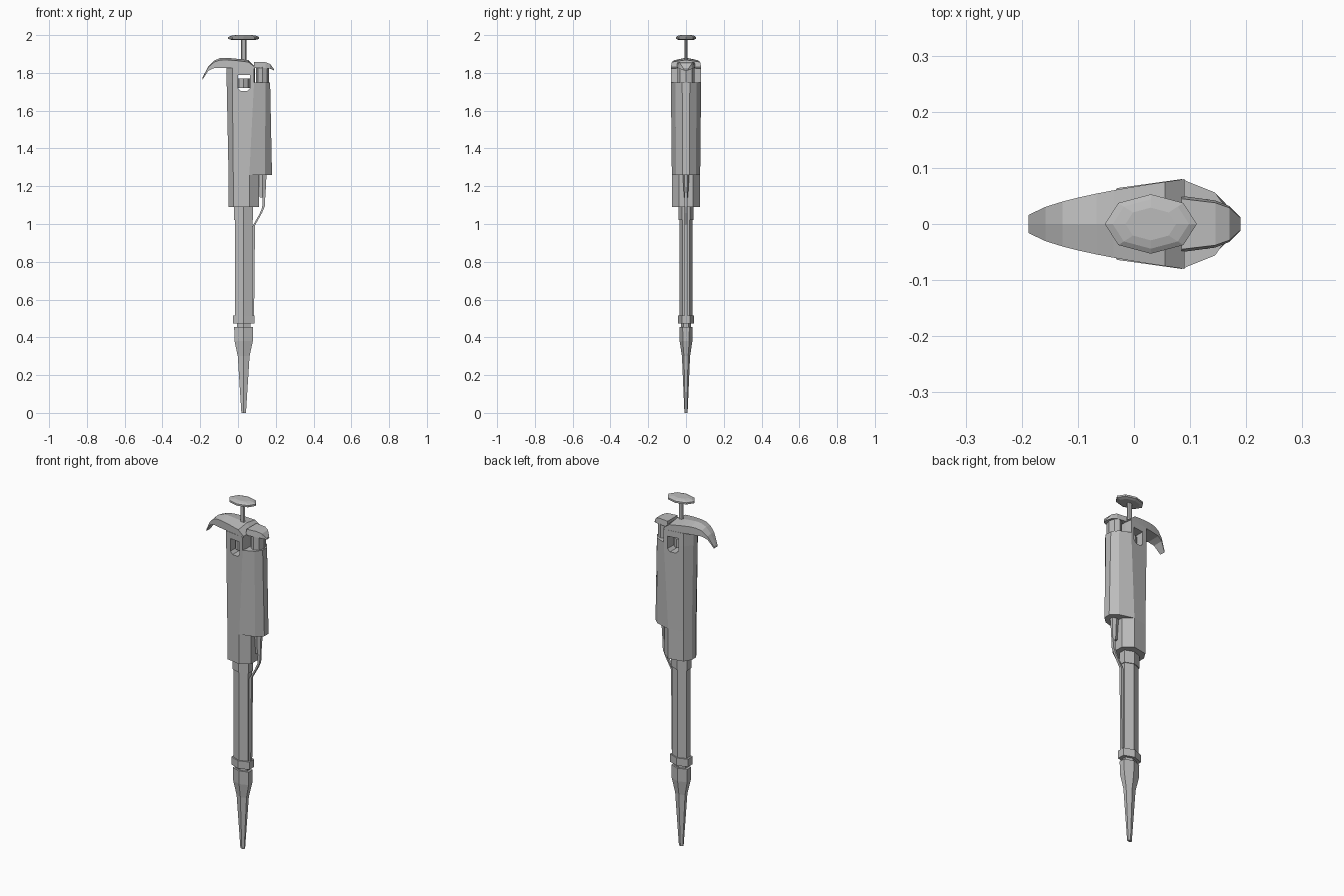
import bpy, bmesh, math

cube = bpy.data.objects.get("Cube")
if cube:
    bpy.data.objects.remove(cube, do_unlink=True)

GREY = (0.5, 0.5, 0.5, 1)
grey = bpy.data.materials.new("plain grey")
grey.use_nodes = True
grey.diffuse_color = GREY
grey.node_tree.nodes["Principled BSDF"].inputs["Base Color"].default_value = GREY

shaft_x = 0.03
ejector_x = 0.13


def loft(name, rings):
    """Skin a list of equal-sized point rings and cap both ends."""
    bm = bmesh.new()
    loops = [[bm.verts.new(point) for point in ring] for ring in rings]
    for lower, upper in zip(loops, loops[1:]):
        for i in range(len(lower)):
            j = (i + 1) % len(lower)
            bm.faces.new((lower[i], lower[j], upper[j], upper[i]))
    bm.faces.new(loops[0])
    bm.faces.new(loops[-1])
    bmesh.ops.recalc_face_normals(bm, faces=bm.faces)
    mesh = bpy.data.meshes.new(name)
    bm.to_mesh(mesh)
    bm.free()
    mesh.materials.append(grey)
    obj = bpy.data.objects.new(name, mesh)
    bpy.context.collection.objects.link(obj)
    return obj


def mirrored(half, z):
    """Close a half outline of (x, y) across the y = 0 plane at height z."""
    return [(x, -y, z) for x, y in half] + [(x, y, z) for x, y in reversed(half)]


def ellipse_ring(sides, centre, z, width, depth):
    """Regular polygon with a corner facing front, scaled to an ellipse."""
    angles = [math.tau * i / sides + math.pi / 2 for i in range(sides)]
    return [(centre + width * math.cos(a), depth * math.sin(a), z) for a in angles]


def column(name, sides, centre, bottom, top, width, depth):
    """Straight polygonal column."""
    return loft(name, [ellipse_ring(sides, centre, z, width, depth) for z in (bottom, top)])


def body_ring(z, back, ridge, nose, width):
    """Handle cross-section: narrow back, widest at the ridge, tapering nose."""
    return mirrored([(back, width / 4), (back / 2, width * 0.8),
                     (ridge, width), (nose, width / 2)], z)


def housing_ring(z, ridge, nose, width):
    """Ejector housing cross-section, from the handle ridge to a narrow nose."""
    shoulder = ridge + (nose - ridge) * 0.7
    return mirrored([(ridge, width), (shoulder, width * 0.7), (nose, width / 4)], z)


# Handle core, tapering towards the bottom
handle_bottom, handle_top = 1.09, 1.825
housing_bottom, housing_top = 1.26, 1.75
handle = loft("handle_body", [
    body_ring(handle_bottom, -0.05, 0.06, 0.11, 0.075),
    body_ring(housing_bottom, -0.05, 0.06, 0.11, 0.075),
    body_ring(housing_top, -0.06, 0.085, 0.09, 0.08),
    body_ring(handle_top, -0.06, 0.085, 0.09, 0.08),
])

# Ejector housing on the side of the handle
loft("ejector_housing", [
    housing_ring(housing_bottom, 0.06, 0.18, 0.075),
    housing_ring(housing_top, 0.085, 0.17, 0.08),
])

# Window cut through the handle, with chamfered lower corners
window_bottom, window_top = 1.703, 1.79
left_edge, right_edge, chamfer = 0, 0.064, 0.015
window_outline = [
    (left_edge, window_top), (left_edge, window_bottom + chamfer),
    (left_edge + chamfer, window_bottom), (right_edge - chamfer, window_bottom),
    (right_edge, window_bottom + chamfer), (right_edge, window_top),
]
window = loft("window_cutter", [[(x, y, z) for x, z in window_outline] for y in (-1, 1)])
window.hide_render = True
window.hide_viewport = True
window.display_type = "WIRE"
cut = handle.modifiers.new("window", "BOOLEAN")
cut.object = window
cut.solver = "EXACT"

# Setting wheel inside the window
column("setting_wheel", 8, shaft_x, 1.72, 1.77, 0.034, 0.045)

# Finger hook curling down at the back, ending in a sloped shoulder over the handle
hook_tip, hook_crest, shoulder_x = -0.188, -0.06, 0.055
steps = 8


def hook_section(x, drop=0):
    """Ridged cross-section whose width grows along the hook."""
    width = 0.08 * math.sqrt((x + 0.2) / 0.29)
    offset = x - hook_crest
    fall = 0.1 * offset if offset > 0 else 50 * abs(offset) ** 3
    top = 1.88 - fall - drop
    low = min(top - width * 0.75, handle_top) if drop == 0 else handle_top
    side = top - (top - low) * 0.2
    return [(x, -width, low), (x, -width, side), (x, 0, top),
            (x, width, side), (x, width, low)]


hook = [hook_section(hook_tip + (shoulder_x - hook_tip) * i / steps)
        for i in range(steps + 1)]
loft("finger_hook", hook + [hook_section(0.09, drop=0.033)])

# Ejector stem and its button with a drooping thumb lip
column("ejector_stem", 8, ejector_x, 1.74, 1.83, 0.035, 0.045)


def button_section(x, top, thickness, width):
    low = top - thickness
    return [(x, -width, low), (x, -width * 0.9, top), (x, width * 0.9, top), (x, width, low)]


loft("ejector_button", [
    button_section(0.085, 1.857, 0.032, 0.05),
    button_section(0.145, 1.857, 0.032, 0.042),
    button_section(0.17, 1.847, 0.025, 0.032),
    button_section(0.19, 1.82, 0.007, 0.012),
])

# Plunger rod and its bevelled oval cap
column("plunger_rod", 8, shaft_x, 1.8, 1.98, 0.014, 0.009)
cap_levels = [(1.974, 0.75), (1.98, 1), (1.99, 1), (1.996, 0.83), (2, 0.55)]
loft("plunger_cap", [ellipse_ring(8, shaft_x, z, 0.082 * scale, 0.053 * scale)
                     for z, scale in cap_levels])

# Neck, shaft and collar
column("neck", 6, shaft_x, 1.02, 1.1, 0.058, 0.04)
column("shaft", 6, shaft_x, 0.5, 1.03, 0.053, 0.035)
column("collar", 6, shaft_x, 0.472, 0.516, 0.066, 0.042)
column("tip_holder", 6, shaft_x, 0.44, 0.48, 0.042, 0.026)

# Disposable tip
tip_levels = [(0, 0.014), (0.3, 0.036), (0.38, 0.056), (0.455, 0.058)]
loft("tip", [ellipse_ring(6, shaft_x, z, radius, radius * 0.6) for z, radius in tip_levels])

# Ejector nozzle below the housing
loft("ejector_nozzle", [
    ellipse_ring(6, ejector_x, 1.14, 0.017, 0.01),
    ellipse_ring(6, ejector_x, housing_bottom, 0.024, 0.017),
])

# Ejector rod bending in to run down the shaft
rod = 0.007
rod_path = [(0.138, 1.16), (0.135, 1.09), (0.12, 1.055), (0.083, 0.99), (0.078, 0.5)]
loft("ejector_rod", [
    [(x + side * rod, depth * rod, z + side * rod / 2)
     for side, depth in ((-1, -1), (1, -1), (1, 1), (-1, 1))]
    for x, z in rod_path])
